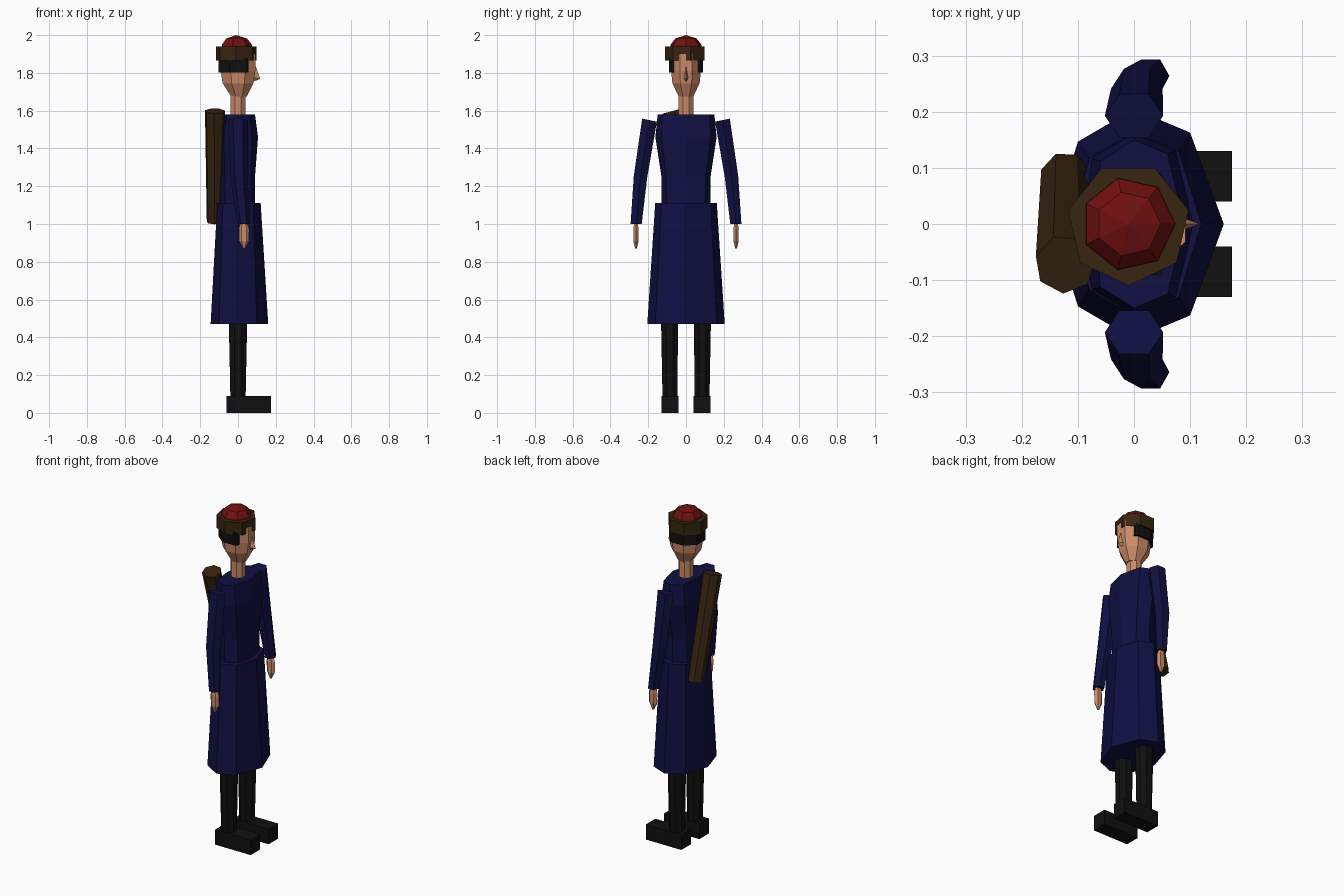
import bpy, bmesh, math
from mathutils import Vector

if "Cube" in bpy.data.objects:
    bpy.data.objects.remove(bpy.data.objects["Cube"])


def mat(name, *c):
    m = bpy.data.materials.new(name)
    m.diffuse_color = (*c, 1)
    m.use_nodes = True
    m.node_tree.nodes["Principled BSDF"].inputs["Base Color"].default_value = m.diffuse_color
    return m


BLUE = mat("navy cloth", 0.005, 0.005, 0.055)
SKIN = mat("skin", 0.60, 0.26, 0.14)
BLACK = mat("black", 0.005, 0.005, 0.005)
BROWN = mat("brown fur", 0.038, 0.018, 0.005)
RED = mat("red cloth", 0.16, 0.005, 0.005)


def loft(name, rings, material):
    """Skin a closed, flat-shaded body through rings of equal point count."""
    bm = bmesh.new()
    vs = [[bm.verts.new(p) for p in r] for r in rings]
    n = len(vs[0])
    for a, b in zip(vs, vs[1:]):
        for i in range(n):
            j = (i + 1) % n
            bm.faces.new((a[i], a[j], b[j], b[i]))
    bm.faces.new(vs[0][::-1])
    bm.faces.new(vs[-1])
    bmesh.ops.remove_doubles(bm, verts=bm.verts, dist=0.0015)
    bmesh.ops.recalc_face_normals(bm, faces=bm.faces)
    me = bpy.data.meshes.new(name)
    bm.to_mesh(me)
    bm.free()
    me.materials.append(material)
    ob = bpy.data.objects.new(name, me)
    bpy.context.collection.objects.link(ob)
    return ob


def ring(n, z, cx, cy, rx, ry, phase=0.0):
    return [(cx + rx * math.cos(math.radians(phase) + math.tau * i / n),
             cy + ry * math.sin(math.radians(phase) + math.tau * i / n), z)
            for i in range(n)]


def coat_ring(z, front, diag_x, diag_y, side, back):
    half = [(diag_x, diag_y), (0, side), (-diag_x, diag_y * 0.9)]
    pts = [(front, 0)] + half + [(-back, 0)] + [(x, -y) for x, y in half[::-1]]
    return [(x, y, z) for x, y in pts]


# Coat: flared skirt and torso
loft("coat_skirt", [coat_ring(0.47, 0.16, 0.10, 0.163, 0.205, 0.145),
                    coat_ring(1.11, 0.12, 0.08, 0.13, 0.163, 0.11)], BLUE)
loft("coat_torso", [coat_ring(1.09, 0.09, 0.07, 0.10, 0.13, 0.095),
                    coat_ring(1.25, 0.09, 0.07, 0.105, 0.13, 0.095),
                    coat_ring(1.46, 0.106, 0.075, 0.13, 0.162, 0.09),
                    coat_ring(1.58, 0.09, 0.06, 0.125, 0.15, 0.07)], BLUE)

# Arms, hands, legs and shoes on both sides
for s, side in ((1, "left"), (-1, "right")):
    sleeve = []
    for z, cx, cy, rx, ry, tilt in ((1.55, 0.0, 0.193, 0.052, 0.045, 0.2),
                                    (1.25, 0.005, 0.241, 0.046, 0.041, 0.1),
                                    (1.0, 0.03, 0.264, 0.033, 0.034, 0)):
        sleeve.append([(x, s * y, h + tilt * (y - cy))
                       for x, y, h in ring(6, z, cx, cy, rx, ry)])
    loft(side + "_sleeve", sleeve, BLUE)
    loft(side + "_hand", [ring(6, 1.01, 0.03, s * 0.265, 0.018, 0.011),
                          ring(6, 0.97, 0.032, s * 0.265, 0.028, 0.016),
                          ring(6, 0.91, 0.032, s * 0.265, 0.026, 0.016),
                          ring(6, 0.87, 0.032, s * 0.265, 0.006, 0.005)], SKIN)
    loft(side + "_leg", [ring(8, 0.05, 0, s * 0.085, 0.043, 0.042, 22.5),
                         ring(8, 0.50, 0, s * 0.087, 0.053, 0.049, 22.5)], BLACK)
    loft(side + "_shoe", [[(x, s * y, z) for x, y in ((-0.06, 0.04), (0.175, 0.04),
                                                     (0.175, 0.13), (-0.06, 0.13))]
                          for z in (0, 0.09)], BLACK)

# Neck, head and nose
loft("neck", [ring(8, 1.56, 0, 0, 0.042, 0.042, 22.5),
              ring(8, 1.70, 0, 0, 0.042, 0.042, 22.5)], SKIN)
loft("head", [ring(8, 1.675, 0.005, 0, 0.045, 0.042, 22.5),
              ring(8, 1.745, 0.0, 0, 0.088, 0.078, 22.5),
              ring(8, 1.81, 0.0, 0, 0.099, 0.085, 22.5),
              ring(8, 1.90, 0.0, 0, 0.099, 0.085, 22.5)], SKIN)
loft("nose", [[(0.08, -0.003, 1.84), (0.092, 0, 1.84), (0.08, 0.003, 1.84)],
              [(0.08, -0.014, 1.775), (0.118, 0, 1.768), (0.08, 0.014, 1.775)],
              [(0.08, -0.004, 1.755), (0.09, 0, 1.757), (0.08, 0.004, 1.755)]], SKIN)

# Hair wraps the back and sides of the head under the hat
hair = [(0.055, 0.078), (0.045, 0.091), (-0.042, 0.091), (-0.102, 0.04)]
hair += [(x, -y) for x, y in hair[::-1]]
loft("hair", [[(x, y, z) for x, y in hair] for z in (1.803, 1.88)], BLACK)

# Hat: seven-sided fur brim and domed crown
loft("hat_brim", [ring(7, z, -0.01, 0, 0.11, 0.11, -90) for z in (1.865, 1.94)], BROWN)
loft("hat_crown", [ring(7, z, -0.01, 0, r, r) for z, r in
                   ((1.93, 0.085), (1.95, 0.083), (1.982, 0.058), (2.0, 0.001))], RED)

# Slanted quiver on the back
low, high = Vector((-0.122, 0.085, 1.01)), Vector((-0.123, -0.072, 1.598))
turn = (high - low).to_track_quat('Z', 'Y')
loft("quiver", [[c + turn @ Vector(p) for p in ring(7, 0, 0, 0, r, r, 10)]
                for c, r in ((low, 0.045), (high, 0.054))], BROWN)
